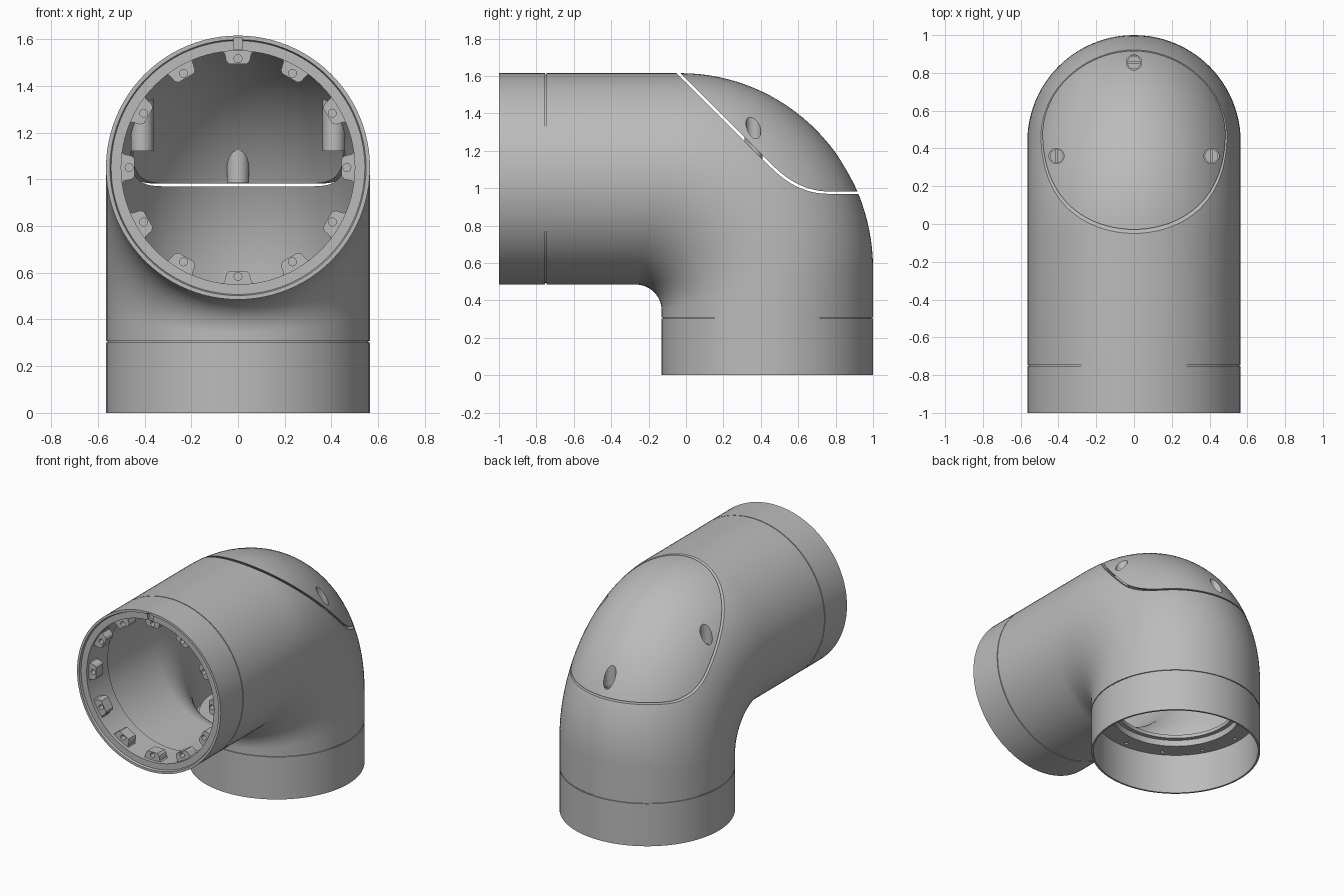
import bpy, bmesh, math
from mathutils import Vector, Matrix

if "Cube" in bpy.data.objects:
    bpy.data.objects.remove(bpy.data.objects["Cube"])

N = 96                      # segments round the pipe
R, ZC, YC = 0.565, 1.05, 0.435   # pipe radius, horizontal axis height, vertical axis y

grey = bpy.data.materials.new("plain grey")
grey.diffuse_color = (0.5, 0.5, 0.5, 1)
grey.use_nodes = True
grey.node_tree.nodes["Principled BSDF"].inputs["Base Color"].default_value = grey.diffuse_color


def finish(name, bm):
    bmesh.ops.recalc_face_normals(bm, faces=bm.faces[:])
    me = bpy.data.meshes.new(name)
    bm.to_mesh(me)
    bm.free()
    me.materials.append(grey)
    ob = bpy.data.objects.new(name, me)
    bpy.context.collection.objects.link(ob)
    return ob


def boolean(ob, cutter, op="DIFFERENCE", keep=False):
    m = ob.modifiers.new("cut", "BOOLEAN")
    m.object, m.operation, m.solver = cutter, op, "EXACT"
    bpy.context.view_layer.objects.active = ob
    bpy.ops.object.modifier_apply(modifier=m.name)
    if not keep:
        bpy.data.objects.remove(cutter)


def rings_to_faces(bm, rings, closed):
    n = len(rings)
    for i in range(n if closed else n - 1):
        a, b = rings[i], rings[(i + 1) % n]
        for j in range(N):
            k = (j + 1) % N
            bm.faces.new((a[j], a[k], b[k], b[j]))


def revolve(name, profile, place):
    """Closed (radius, axial) profile turned about an axis."""
    bm = bmesh.new()
    rings = []
    for r, a in profile:
        rings.append([bm.verts.new(place(r * math.cos(2 * math.pi * j / N),
                                         r * math.sin(2 * math.pi * j / N), a))
                      for j in range(N)])
    rings_to_faces(bm, rings, True)
    return finish(name, bm)


def elbow_rings(bm, t):
    """Elliptical sections from inner bend to outer bend, inset by t."""
    pairs = [((-0.747, ZC - R + t), (-0.747, ZC + R - t))]
    for i in range(33):
        s, c = math.sin(i * math.pi / 64), math.cos(i * math.pi / 64)
        pairs.append(((-0.27 + (0.14 + t) * s, 0.345 + (0.14 + t) * c),
                      (-0.03 + (1.03 - t) * s, 0.57 + (1.045 - t) * c)))
    pairs.append(((YC - R + t, 0.308), (YC + R - t, 0.308)))
    rings = []
    for p, q in pairs:
        p, q = Vector(p), Vector(q)
        mid, half = (p + q) / 2, (q - p) / 2
        ring = []
        for j in range(N):
            a = 2 * math.pi * j / N
            v = mid + half * math.sin(a)
            ring.append(bm.verts.new(((R - t) * math.cos(a), v.x, v.y)))
        rings.append(ring)
    return rings


def elbow(name, t_out, t_in=None):
    bm = bmesh.new()
    outer = elbow_rings(bm, t_out)
    if t_in is None:
        rings_to_faces(bm, outer, False)
        bm.faces.new(outer[0])
        bm.faces.new(outer[-1])
    else:
        rings_to_faces(bm, outer + elbow_rings(bm, t_in)[::-1], True)
    return finish(name, bm)


def add_prism(bm, pts, depth):
    """Extrude a loop of points along a vector."""
    f = bm.faces.new([bm.verts.new(p) for p in pts])
    g = bmesh.ops.extrude_face_region(bm, geom=[f])["geom"]
    bmesh.ops.translate(bm, vec=depth, verts=[v for v in g if isinstance(v, bmesh.types.BMVert)])


def add_cylinder(bm, r, base, depth, seg=32):
    d = Vector(depth)
    u = d.orthogonal().normalized()
    w = d.normalized().cross(u)
    add_prism(bm, [Vector(base) + r * (u * math.cos(2 * math.pi * i / seg) +
                                       w * math.sin(2 * math.pi * i / seg))
                   for i in range(seg)], d)


def cylinder(name, r, x, y, z0, z1):
    bm = bmesh.new()
    add_cylinder(bm, r, (x, y, z0), (0, 0, z1 - z0))
    return finish(name, bm)


def box(name, centre, size):
    bm = bmesh.new()
    bmesh.ops.create_cube(bm, size=1, matrix=Matrix.Translation(centre) @ Matrix.Diagonal((*size, 1)))
    return finish(name, bm)


def hatch_cutter(dy, dz):
    """Prism above the diagonal cover line, rounded into a level edge."""
    pts = [(-0.335, 1.9)]
    a, b, c = Vector((0.46, 1.105)), Vector((0.595, 0.97)), Vector((0.76, 0.97))
    for i in range(13):
        t = i / 12
        pts.append(tuple(a * (1 - t) ** 2 + b * 2 * t * (1 - t) + c * t * t))
    pts += [(1.3, 0.97), (1.3, 1.9)]
    bm = bmesh.new()
    add_prism(bm, [(-0.8, y + dy, z + dz) for y, z in pts], (1.6, 0, 0))
    return finish("hatch_cutter", bm)


# Elbow body and its removable cover
body = elbow("elbow_body", 0, 0.03)
boolean(body, hatch_cutter(0, 0))
cover = elbow("inspection_cover", 0, 0.03)
boolean(cover, hatch_cutter(0.009, 0.012), "INTERSECT")

# Screw recesses, bosses and slotted screws: x, y, base, floor
core = elbow("core", 0.01)
for side, x, y, z0, floor in (("back", 0, 0.855, 0.985, 1.0),
                              ("left", -0.41, 0.36, 1.12, 1.22),
                              ("right", 0.41, 0.36, 1.12, 1.22)):
    hole = cylinder("hole", 0.04, x, y, floor, 1.7)
    boolean(cover, hole, keep=True)
    boss = cylinder(side + "_screw_boss", 0.048, x, y, z0, 1.6)
    boolean(boss, core, "INTERSECT", keep=True)
    boolean(boss, hole)
    screw = cylinder(side + "_screw", 0.036, x, y, floor - 0.005, floor + 0.02)
    size = (0.1, 0.012, 0.02) if side == "back" else (0.012, 0.1, 0.02)
    boolean(screw, box("slot", (x, y, floor + 0.02), size))
bpy.data.objects.remove(core)

# Front collar with stepped rim and a locating notch
front = revolve("front_collar",
                [(R, -0.753), (R, -1), (0.548, -1), (0.543, -0.985), (0.50, -0.985),
                 (0.50, -0.747), (0.558, -0.747), (0.558, -0.753)],
                lambda u, v, a: (u, a, ZC + v))
boolean(front, box("notch", (0, -0.99, 1.58), (0.04, 0.05, 0.05)))

# Lower collar with an internal flange and step
lower = revolve("lower_collar",
                [(R, 0), (R, 0.302), (0.558, 0.302), (0.558, 0.308), (0.50, 0.308),
                 (0.50, 0.36), (0.40, 0.36), (0.40, 0.335), (0.43, 0.335),
                 (0.43, 0.29), (0.552, 0.29), (0.552, 0)],
                lambda u, v, a: (u, YC + v, a))

# Twelve fixing tabs in the front bore, and matching holes
tabs, tab_holes, flange_holes = bmesh.new(), bmesh.new(), bmesh.new()
half = [(0.08, 0.505), (0.058, 0.49), (0.05, 0.455), (0.038, 0.443)]
outline = half + [(-u, r) for u, r in half[::-1]]
for i in range(12):
    a = i * math.pi / 6
    ca, sa = math.cos(a), math.sin(a)
    add_prism(tabs, [(r * ca - u * sa, -0.96, ZC + r * sa + u * ca) for u, r in outline],
              (0, 0.08, 0))
    add_cylinder(tab_holes, 0.017, (0.466 * ca, -0.98, ZC + 0.466 * sa), (0, 0.07, 0), 16)
    add_cylinder(flange_holes, 0.012, (0.515 * ca, YC + 0.515 * sa, 0.27), (0, 0, 0.06), 16)
fixing_tabs = finish("fixing_tabs", tabs)
boolean(fixing_tabs, finish("tab_holes", tab_holes))
boolean(lower, finish("flange_holes", flange_holes))

# Smooth shading with crisp edges
for ob in bpy.context.scene.objects:
    bpy.ops.object.select_all(action="DESELECT")
    ob.select_set(True)
    bpy.context.view_layer.objects.active = ob
    bpy.ops.object.shade_smooth_by_angle(angle=math.radians(30))
